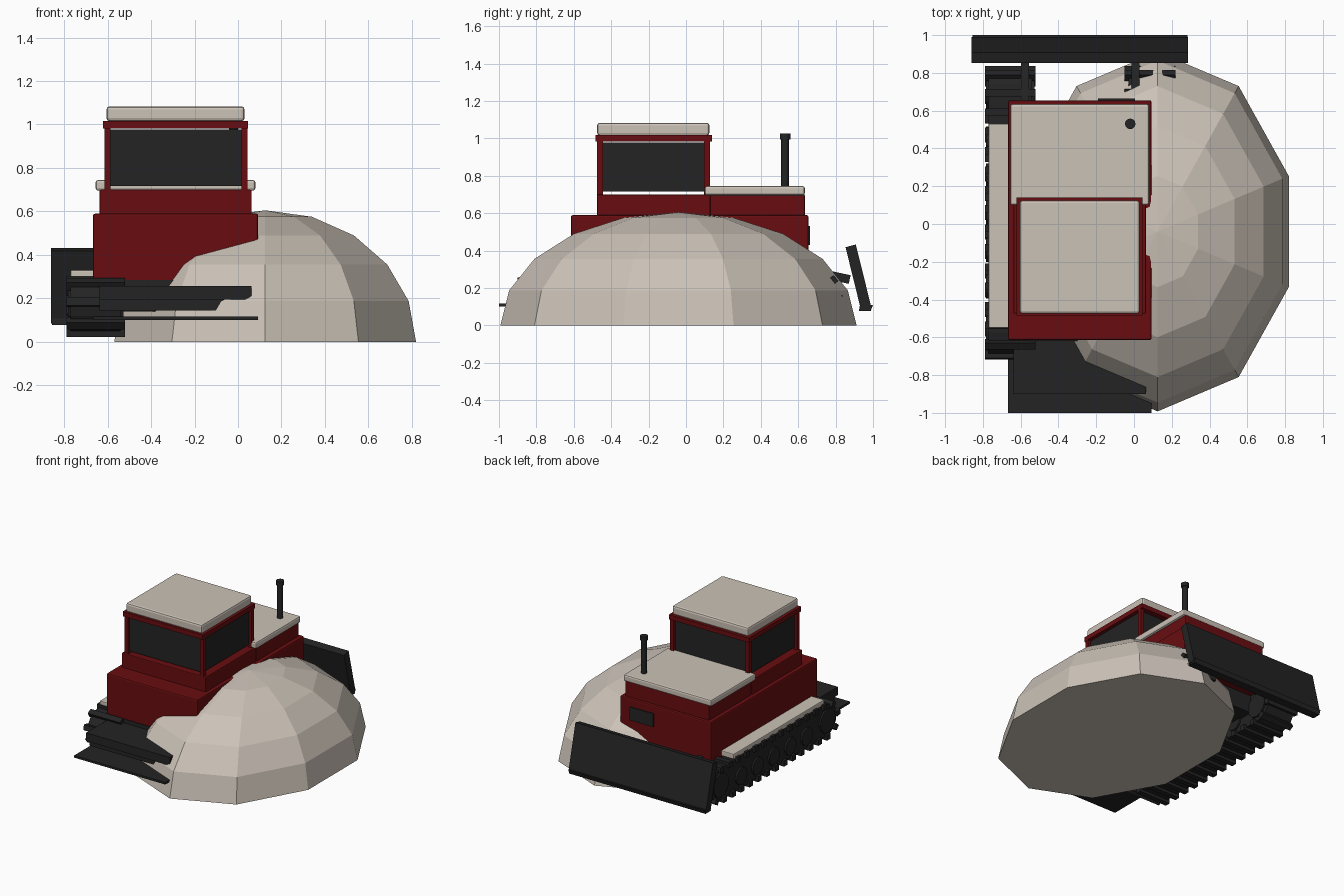
import bpy, bmesh, math
from mathutils import Vector, Matrix

if "Cube" in bpy.data.objects:
    bpy.data.objects.remove(bpy.data.objects["Cube"])

CX = -0.285  # centre line of the vehicle


def material(name, rgb):
    m = bpy.data.materials.new(name)
    m.diffuse_color = (*rgb, 1)
    m.use_nodes = True
    m.node_tree.nodes["Principled BSDF"].inputs["Base Color"].default_value = m.diffuse_color
    return m


RED = material("dark red", (0.14, 0.004, 0.005))
TAN = material("pale stone", (0.60, 0.54, 0.475))
BLACK = material("charcoal", (0.017, 0.017, 0.017))


def finish(name, bm, mat, bevel=0.0):
    bmesh.ops.recalc_face_normals(bm, faces=bm.faces[:])
    me = bpy.data.meshes.new(name)
    bm.to_mesh(me)
    bm.free()
    me.materials.append(mat)
    ob = bpy.data.objects.new(name, me)
    bpy.context.collection.objects.link(ob)
    if bevel:
        b = ob.modifiers.new("bevel", "BEVEL")
        b.width, b.segments = bevel, 2
    return ob


def add_box(bm, lo, hi, matrix=Matrix()):
    lo, hi = Vector(lo), Vector(hi)
    size = Matrix.Diagonal((*(hi - lo), 1))
    bmesh.ops.create_cube(bm, size=1, matrix=matrix @ Matrix.Translation((lo + hi) / 2) @ size)


def box(name, lo, hi, mat, bevel=0.0):
    bm = bmesh.new()
    add_box(bm, lo, hi)
    return finish(name, bm, mat, bevel)


def add_prism(bm, profile, x0, x1):
    """Extrude a (y, z) outline along x."""
    a = bm.faces.new([bm.verts.new((x0, y, z)) for y, z in profile])
    ext = bmesh.ops.extrude_face_region(bm, geom=[a])["geom"]
    bmesh.ops.translate(bm, vec=(x1 - x0, 0, 0), verts=[v for v in ext if isinstance(v, bmesh.types.BMVert)])


def cylinder(name, x, y, z0, z1, r, mat):
    bm = bmesh.new()
    bmesh.ops.create_cone(bm, cap_ends=True, segments=12, radius1=r, radius2=r, depth=z1 - z0,
                          matrix=Matrix.Translation((x, y, (z0 + z1) / 2)))
    return finish(name, bm, mat)


# Faceted mound: upper half of a ten-sided sphere, closed below
bm = bmesh.new()
bmesh.ops.create_uvsphere(bm, u_segments=10, v_segments=10, radius=1)
bmesh.ops.bisect_plane(bm, geom=bm.verts[:] + bm.edges[:] + bm.faces[:], dist=1e-4,
                       plane_co=(0, 0, 0), plane_no=(0, 0, -1), clear_outer=True)
bmesh.ops.holes_fill(bm, edges=[e for e in bm.edges if e.is_boundary], sides=0)
bmesh.ops.transform(bm, verts=bm.verts[:], matrix=Matrix.Translation((0.125, -0.04, 0))
                    @ Matrix.Diagonal((0.73, 0.952, 0.605, 1)))
finish("mound", bm, TAN)

# Hull, hood and cab base
box("hull", (-0.667, -0.615, 0.275), (0.093, 0.655, 0.59), RED, 0.01)
box("hood", (-0.637, 0.13, 0.58), (0.063, 0.635, 0.70), RED, 0.006)
box("hood_lid", (-0.655, 0.10, 0.695), (0.08, 0.635, 0.745), TAN, 0.012)
box("cab_base", (-0.637, -0.475, 0.58), (0.063, 0.13, 0.70), RED, 0.006)
box("engine_grille", (-0.19, 0.65, 0.43), (0.005, 0.664, 0.53), BLACK)

# Cab: corner posts, glass, rim and roof
bm = bmesh.new()
for sx in (-1, 1):
    x = CX + sx * 0.315
    for y in (-0.46, 0.112):
        add_box(bm, (x - 0.014, y - 0.015, 0.69), (x + 0.014, y + 0.015, 0.99))
finish("cab_posts", bm, RED)
box("cab_glass", (-0.592, -0.455, 0.717), (0.022, 0.105, 0.977), BLACK)
box("cab_rim", (-0.622, -0.485, 0.982), (0.045, 0.14, 1.017), RED)
box("cab_roof", (-0.605, -0.475, 1.015), (0.03, 0.125, 1.083), TAN, 0.014)

# Exhaust
cylinder("exhaust_pipe", -0.02, 0.53, 0.73, 1.0, 0.021, BLACK)
cylinder("exhaust_cap", -0.02, 0.53, 0.995, 1.025, 0.028, BLACK)

# Tracks: stadium belt with cleats and road wheels
Y0, Y1, ZC, R = -0.575, 0.695, 0.163, 0.118
STRAIGHT, ARC = Y1 - Y0, math.pi * R


def track_point(d):
    """Position and outward angle at distance d around the belt."""
    d %= 2 * (STRAIGHT + ARC)
    if d < STRAIGHT:
        return Y0 + d, ZC - R, -math.pi / 2
    d -= STRAIGHT
    if d < ARC:
        a = -math.pi / 2 + d / R
        return Y1 + R * math.cos(a), ZC + R * math.sin(a), a
    d -= ARC
    if d < STRAIGHT:
        return Y1 - d, ZC + R, math.pi / 2
    a = math.pi / 2 + (d - STRAIGHT) / R
    return Y0 + R * math.cos(a), ZC + R * math.sin(a), a


for side, label in ((-1, "left"), (1, "right")):
    xc = CX + side * 0.37
    bm = bmesh.new()
    arc = [math.pi * (i / 8 - 0.5) for i in range(9)]
    outline = [(Y1 + R * math.cos(a), ZC + R * math.sin(a)) for a in arc]
    outline += [(Y0 - R * math.cos(a), ZC - R * math.sin(a)) for a in arc]
    add_prism(bm, outline, xc - 0.115, xc + 0.115)
    finish(label + "_track_belt", bm, BLACK)

    bm = bmesh.new()
    n = 32
    for i in range(n):
        y, z, a = track_point(2 * (STRAIGHT + ARC) * i / n)
        m = Matrix.Translation((xc, y, z)) @ Matrix.Rotation(a - math.pi / 2, 4, "X")
        add_box(bm, (-0.134, -0.02, -0.02), (0.134, 0.02, 0.022), m)
    finish(label + "_track_cleats", bm, BLACK)

    bm = bmesh.new()
    for y, r in ((Y0, 0.09), (Y1, 0.09), *[(-0.33 + 0.195 * k, 0.065) for k in range(5)]):
        m = Matrix.Translation((xc, y, ZC - 0.09 + r)) @ Matrix.Rotation(math.pi / 2, 4, "Y")
        bmesh.ops.create_cone(bm, cap_ends=True, segments=12, radius1=r, radius2=r, depth=0.256, matrix=m)
    finish(label + "_wheels", bm, BLACK)

    xf = CX + side * 0.43
    box(label + "_fender", (xf - 0.055, -0.55, 0.29), (xf + 0.055, 0.53, 0.33), TAN, 0.006)

    # Push arm sloping down to the blade
    bm = bmesh.new()
    xa = CX + side * 0.293
    add_prism(bm, [(0.5, 0.305), (0.5, 0.35), (0.88, 0.268), (0.87, 0.222)], xa - 0.021, xa + 0.021)
    finish(label + "_push_arm", bm, BLACK)

# Leaning front blade with a cutting lip
bm = bmesh.new()
add_prism(bm, [(0.935, 0.085), (0.99, 0.10), (0.908, 0.432), (0.853, 0.418)], -0.86, 0.287)
add_prism(bm, [(0.925, 0.078), (0.988, 0.078), (1.0, 0.11), (0.93, 0.11)], -0.855, 0.282)
finish("blade", bm, BLACK)

# Undercarriage and rear hitch plates
box("chassis", (-0.55, -0.62, 0.14), (-0.02, 0.62, 0.285), BLACK)
box("hitch_block", (-0.637, -0.86, 0.145), (0.03, -0.6, 0.20), BLACK)
box("hitch_bar", (-0.637, -0.90, 0.195), (0.063, -0.6, 0.257), BLACK)
box("hitch_plate", (-0.667, -1.0, 0.10), (0.093, -0.65, 0.116), BLACK)
